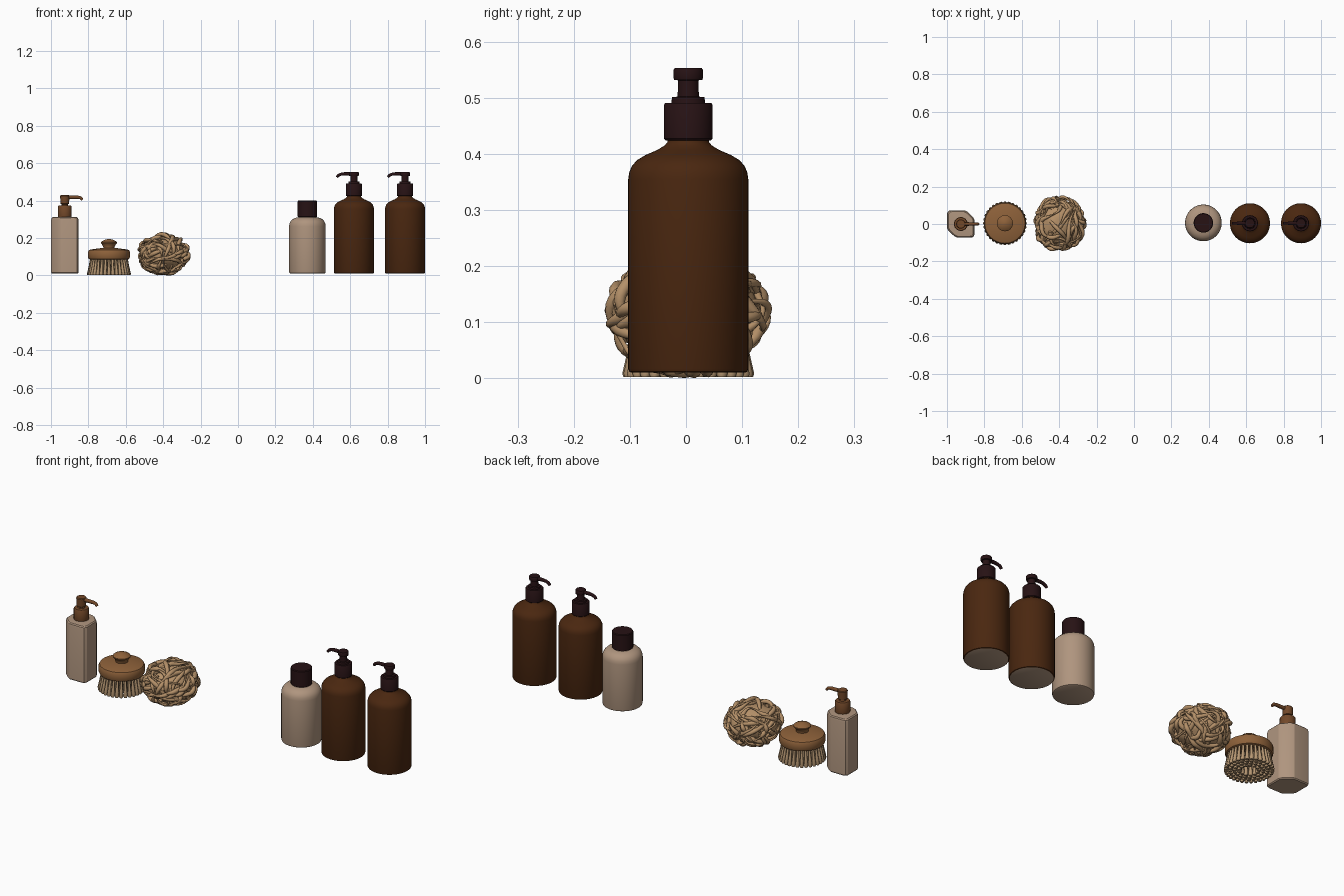
import bpy, bmesh, math, random
from mathutils import Vector, Matrix

if "Cube" in bpy.data.objects:
    bpy.data.objects.remove(bpy.data.objects["Cube"])
random.seed(7)


def mat(name, r, g, b):
    m = bpy.data.materials.new(name)
    m.diffuse_color = (r, g, b, 1)
    m.use_nodes = True
    m.node_tree.nodes["Principled BSDF"].inputs["Base Color"].default_value = m.diffuse_color
    return m


AMBER = mat("amber brown", 0.068, 0.020, 0.005)
BLACK = mat("dark plastic", 0.020, 0.006, 0.007)
PALE = mat("pale beige", 0.43, 0.30, 0.21)
WOOD = mat("wood", 0.27, 0.12, 0.042)
DARKWOOD = mat("dark wood", 0.17, 0.065, 0.022)
BRISTLE = mat("bristle", 0.47, 0.31, 0.17)
FIBRE = mat("sponge fibre", 0.46, 0.28, 0.14)


def finish(name, bm, mats, angle=35):
    bmesh.ops.recalc_face_normals(bm, faces=bm.faces[:])
    me = bpy.data.meshes.new(name)
    bm.to_mesh(me)
    bm.free()
    ob = bpy.data.objects.new(name, me)
    bpy.context.collection.objects.link(ob)
    for m in mats:
        me.materials.append(m)
    bpy.ops.object.select_all(action='DESELECT')
    ob.select_set(True)
    bpy.context.view_layer.objects.active = ob
    bpy.ops.object.shade_smooth_by_angle(angle=math.radians(angle))
    return ob


def stack(bm, rings):
    """Skin a list of equal-length point rings and cap both ends."""
    vs = [[bm.verts.new(p) for p in ring] for ring in rings]
    n = len(vs[0])
    for a, b in zip(vs, vs[1:]):
        for i in range(n):
            j = (i + 1) % n
            bm.faces.new((a[i], a[j], b[j], b[i]))
    return bm.faces.new(vs[0][::-1]), bm.faces.new(vs[-1])


def lathe(name, prof, x, y, mats, n=48, under=False):
    bm = bmesh.new()
    bottom, _ = stack(bm, [[(x + r * math.cos(2 * math.pi * i / n),
                             y + r * math.sin(2 * math.pi * i / n), z)
                            for i in range(n)] for r, z in prof])
    if under:
        bottom.material_index = 1
    return finish(name, bm, mats)


def tube(name, pts, radii, m, n=16):
    """Round spout along a path in the xz plane."""
    bm = bmesh.new()
    rings = []
    for k, p in enumerate(pts):
        d = (Vector(pts[min(k + 1, len(pts) - 1)]) - Vector(pts[max(k - 1, 0)])).normalized()
        side = Vector((0, 1, 0))
        up = d.cross(side)
        rings.append([Vector(p) + radii[k] * (math.cos(a) * side + math.sin(a) * up)
                      for a in (2 * math.pi * i / n for i in range(n))])
    stack(bm, rings)
    finish(name, bm, [m])


# Two large amber pump bottles
for k, x in enumerate((0.62, 0.893)):
    y, s = 0.004, f"_{k + 1}"
    lathe("amber_bottle" + s, [(0.101, 0.010), (0.105, 0.012), (0.107, 0.017), (0.107, 0.355),
                               (0.105, 0.368), (0.100, 0.379), (0.091, 0.389), (0.076, 0.398),
                               (0.055, 0.407), (0.042, 0.415), (0.037, 0.421), (0.036, 0.428)],
          x, y, [AMBER, PALE], under=True)
    lathe("pump_collar" + s, [(0.040, 0.424), (0.043, 0.427), (0.043, 0.488), (0.041, 0.491),
                              (0.030, 0.491), (0.029, 0.501), (0.019, 0.502), (0.018, 0.531),
                              (0.025, 0.532), (0.026, 0.535), (0.026, 0.550), (0.024, 0.553)],
          x, y, [BLACK])
    tube("pump_spout" + s, [(x, y, 0.542), (x - 0.05, y, 0.543), (x - 0.07, y, 0.541),
                            (x - 0.083, y, 0.535), (x - 0.092, y, 0.525)],
         [0.010, 0.009, 0.008, 0.008, 0.007], BLACK)

# Small pale bottle with a screw cap
lathe("pale_bottle", [(0.090, 0.010), (0.096, 0.013), (0.098, 0.020), (0.098, 0.262),
                      (0.096, 0.277), (0.090, 0.290), (0.079, 0.301), (0.064, 0.308),
                      (0.048, 0.311), (0.046, 0.320)], 0.371, 0.006, [PALE])
lathe("bottle_cap", [(0.050, 0.313), (0.052, 0.315), (0.052, 0.396), (0.049, 0.400)],
      0.371, 0.006, [BLACK])

# Faceted pale dispenser with a wooden pump
px = -0.926
half = [(-0.073, -0.022), (-0.066, -0.036), (-0.034, -0.066), (-0.020, -0.073),
        (0.053, -0.073), (0.066, -0.070), (0.073, -0.058)]
outline = half + [(-a, -b) for a, b in half]
bm = bmesh.new()
stack(bm, [[(px + a * s, b * s, z) for a, b in outline] for s, z in
           [(0.94, 0.010), (1, 0.015), (1, 0.296), (0.97, 0.306), (0.90, 0.311), (0.45, 0.314)]])
finish("dispenser_body", bm, [PALE], 25)
lathe("dispenser_collar", [(0.036, 0.311), (0.037, 0.314), (0.037, 0.368), (0.034, 0.373),
                           (0.018, 0.374), (0.017, 0.380), (0.023, 0.384), (0.025, 0.425),
                           (0.022, 0.429)], px, 0, [DARKWOOD], 32)
tube("dispenser_spout", [(px, 0, 0.418), (px + 0.07, 0, 0.418), (px + 0.085, 0, 0.415),
                         (px + 0.094, 0, 0.404)], [0.010, 0.009, 0.008, 0.007], DARKWOOD)

# Round brush: wooden disc, knob, tufts
bx, by = -0.69, 0.004
lathe("brush_disc", [(0.098, 0.084), (0.108, 0.088), (0.112, 0.097), (0.112, 0.126),
                     (0.107, 0.135), (0.096, 0.139), (0.035, 0.147)], bx, by, [WOOD])
lathe("brush_knob", [(0.030, 0.140), (0.030, 0.152), (0.036, 0.164), (0.043, 0.173),
                     (0.043, 0.178), (0.036, 0.184), (0.018, 0.192), (0.004, 0.195)],
      bx, by, [WOOD], 32)
bm = bmesh.new()
for r0, r1, count in ((0.095, 0.108, 32), (0.076, 0.087, 25), (0.057, 0.066, 19), (0.038, 0.045, 13)):
    for i in range(count):
        a = 2 * math.pi * i / count
        c, s = math.cos(a), math.sin(a)
        rings = []
        for t, w in ((0, 0.0055), (0.5, 0.0075), (0.93, 0.0105), (1, 0.0075)):
            r = r0 + (r1 - r0) * t
            rings.append([(bx + r * c + w * math.cos(q), by + r * s + w * math.sin(q), 0.09 - 0.088 * t)
                          for q in (k * math.pi / 4 for k in range(8))])
        stack(bm, rings)
finish("brush_bristles", bm, [BRISTLE], 50)

# Sponge: lumpy core wrapped in random fibre strands
C = Vector((-0.40, 0.003, 0.115))
bm = bmesh.new()
bmesh.ops.create_icosphere(bm, subdivisions=4, radius=1)
for v in bm.verts:
    d = v.co.normalized()
    f = 1 + 0.03 * math.sin(9 * d.x + 5 * d.z) * math.cos(8 * d.y)
    v.co = C + Vector((d.x * 0.119, d.y * 0.126, d.z * 0.095)) * f
finish("sponge_core", bm, [FIBRE], 180)

cu = bpy.data.curves.new("sponge_strands", 'CURVE')
cu.dimensions = '3D'
cu.bevel_depth = 0.0095
cu.bevel_resolution = 2
cu.use_fill_caps = True
for k in range(85):
    axis = Vector([random.gauss(0, 1) for _ in range(3)]).normalized()
    u = axis.orthogonal().normalized()
    w = axis.cross(u)
    start, arc = random.uniform(0, 6.28), random.uniform(1.0, 2.3)
    ph, amp, tilt = random.uniform(0, 6.28), random.uniform(0.08, 0.25), random.uniform(-0.5, 0.5)
    N = 22
    sp = cu.splines.new('POLY')
    sp.points.add(N - 1)
    for i in range(N):
        t = i / (N - 1)
        a = start + arc * t
        d = (u * math.cos(a) + w * math.sin(a) + axis * (tilt + amp * math.sin(5 * t + ph))).normalized()
        # ends dive into the core, the middle rides over its neighbours
        f = 0.87 + 0.10 * math.sin(math.pi * t) + 0.045 * math.sin(11 * t + ph)
        p = C + Vector((d.x * 0.136, d.y * 0.143, d.z * 0.110)) * f
        p.z = max(p.z, 0.012)
        sp.points[i].co = (*p, 1)
        sp.points[i].radius = 0.85 + 0.4 * math.sin(7 * t + k)
cu.materials.append(FIBRE)
strands = bpy.data.objects.new("sponge_strands", cu)
bpy.context.collection.objects.link(strands)
bpy.ops.object.select_all(action='DESELECT')
strands.select_set(True)
bpy.context.view_layer.objects.active = strands
bpy.ops.object.convert(target='MESH')
bpy.ops.object.shade_smooth_by_angle(angle=math.radians(60))
